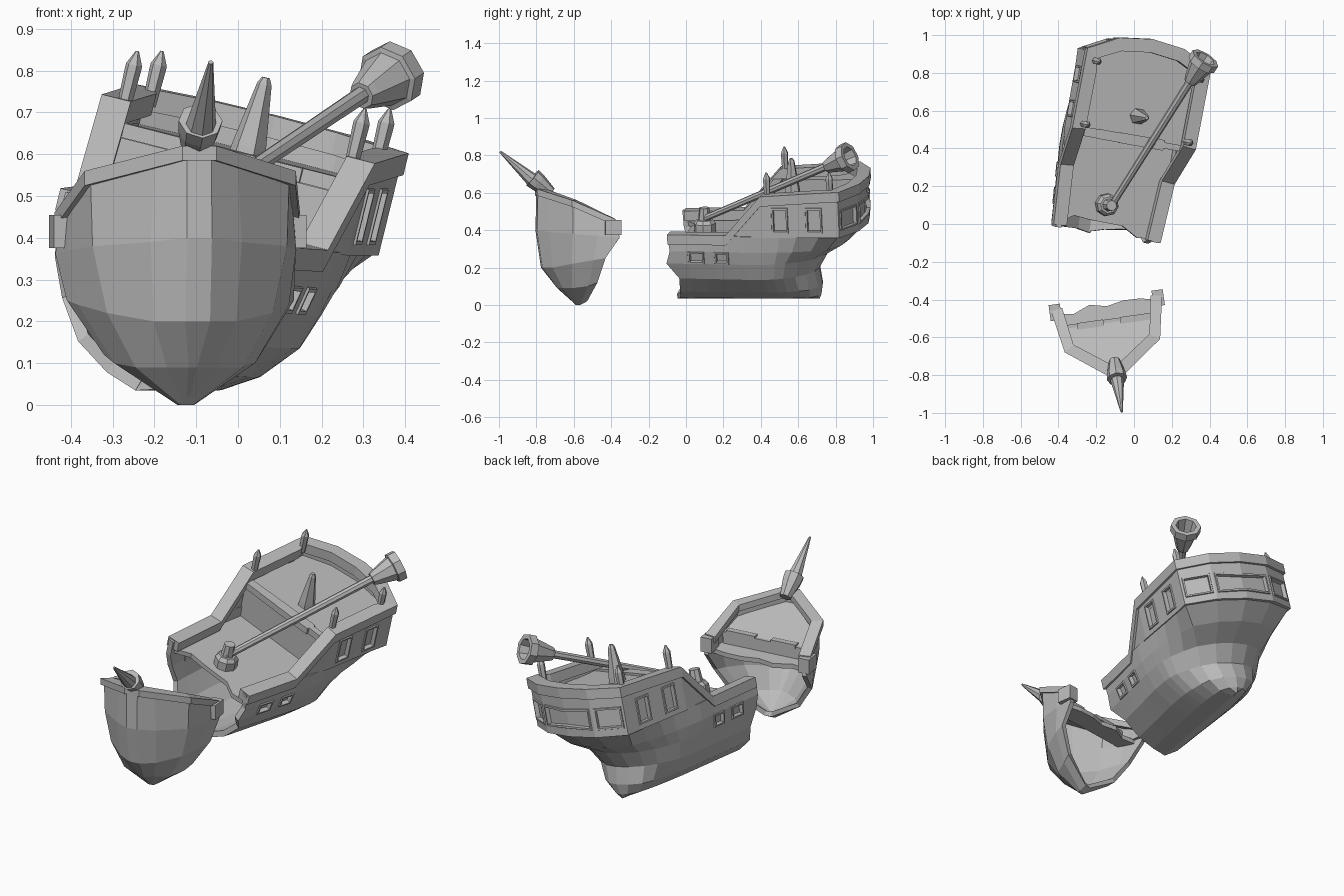
import bpy, bmesh, math, random
from mathutils import Matrix, Vector

random.seed(4)
if "Cube" in bpy.data.objects:
    bpy.data.objects.remove(bpy.data.objects["Cube"])

GREY = (0.5, 0.5, 0.5, 1)
mat = bpy.data.materials.new("weathered grey")
mat.use_nodes = True
mat.diffuse_color = GREY
mat.node_tree.nodes["Principled BSDF"].inputs["Base Color"].default_value = GREY

# Frames of the two halves of the wreck
STERN = (Matrix.Translation((-0.242, -0.013, 0.025))
         @ Matrix.Rotation(math.radians(-10), 4, 'Z') @ Matrix.Rotation(math.radians(14), 4, 'Y'))
BOW = Matrix.Translation((-0.15, -0.39, 0)) @ Matrix.Rotation(math.radians(8), 4, 'Z')
WORLD = Matrix()


def finish(name, bm, frame, thick=0):
    me = bpy.data.meshes.new(name)
    bm.to_mesh(me)
    bm.free()
    me.transform(frame)
    me.materials.append(mat)
    ob = bpy.data.objects.new(name, me)
    bpy.context.collection.objects.link(ob)
    if thick:
        mod = ob.modifiers.new("wall", 'SOLIDIFY')
        mod.thickness = thick
        mod.offset = -1
    return ob


def mirrored(points):
    """Starboard points plus their port copies, as one path."""
    return points + [(-x, y, z) for x, y, z in reversed(points) if x > 1e-4]


def shell(rows):
    """Skin a grid of rows with outward normals; returns mesh and face grid."""
    bm = bmesh.new()
    grid = [[bm.verts.new(p) for p in row] for row in rows]
    faces = [[bm.faces.new((a[i], a[i + 1], b[i + 1], b[i])) for i in range(len(a) - 1)]
             for a, b in zip(grid, grid[1:])]
    bm.normal_update()
    if sum(f.normal.x * f.calc_center_median().x for f in bm.faces) < 0:
        bmesh.ops.reverse_faces(bm, faces=bm.faces[:])
        bm.normal_update()
    return bm, faces


def window(bm, faces, margin):
    """Raised frame around a sunken pane."""
    if margin:
        bmesh.ops.inset_region(bm, faces=faces, thickness=margin, depth=0)
    bmesh.ops.inset_region(bm, faces=faces, thickness=0.003, depth=0.006)
    bmesh.ops.inset_region(bm, faces=faces, thickness=0.012, depth=0)
    bmesh.ops.inset_region(bm, faces=faces, thickness=0.002, depth=-0.022)


def rail(name, path, frame, out, inn, tall):
    bm = bmesh.new()
    rings = []
    for i, p in enumerate(path):
        a, b = Vector(path[max(i - 1, 0)]), Vector(path[min(i + 1, len(path) - 1)])
        side = Vector((b.y - a.y, a.x - b.x, 0)).normalized()
        p = Vector(p)
        rings.append([bm.verts.new(p + side * s + Vector((0, 0, h)))
                      for s, h in ((out, 0), (out, -tall), (-inn, -tall), (-inn, 0))])
    for r, q in zip(rings, rings[1:]):
        for k in range(4):
            bm.faces.new((r[k], r[k - 1], q[k - 1], q[k]))
    bm.faces.new(rings[0])
    bm.faces.new(rings[-1][::-1])
    bmesh.ops.recalc_face_normals(bm, faces=bm.faces[:])
    return finish(name, bm, frame)


def slab(name, outline, frame, thick=0.025):
    bm = bmesh.new()
    f = bm.faces.new([bm.verts.new(p) for p in outline])
    new = bmesh.ops.extrude_face_region(bm, geom=[f])["geom"]
    bmesh.ops.translate(bm, verts=[g for g in new if isinstance(g, bmesh.types.BMVert)],
                        vec=(0, 0, -thick))
    bmesh.ops.recalc_face_normals(bm, faces=bm.faces[:])
    return finish(name, bm, frame)


def box(name, center, size, frame):
    bm = bmesh.new()
    bmesh.ops.create_cube(bm, size=1, matrix=Matrix.Translation(center) @ Matrix.Diagonal((*size, 1)))
    return finish(name, bm, frame)


def lathe(name, p0, p1, profile, frame, sides=8):
    """Turn (distance fraction, radius) pairs around the line p0 to p1."""
    p0, p1 = Vector(p0), Vector(p1)
    turn = (p1 - p0).to_track_quat('Z', 'Y')
    bm = bmesh.new()
    rings = [[bm.verts.new(p0.lerp(p1, t) + turn @ Vector((r * math.cos(k * math.tau / sides),
                                                           r * math.sin(k * math.tau / sides), 0)))
              for k in range(sides)] for t, r in profile]
    for a, b in zip(rings, rings[1:]):
        for k in range(sides):
            bm.faces.new((a[k - 1], a[k], b[k], b[k - 1]))
    bm.faces.new(rings[0][::-1])
    bm.faces.new(rings[-1])
    return finish(name, bm, frame)


# Lower stern hull
COLS = [0, 0.085, 0.175, 0.23, 0.31, 0.4, 0.5, 0.6, 0.7, 0.83, 0.94]
LEVELS = [  # height, half width at break, middle and stern, sternmost reach
    (0.43, 0.28, 0.322, 0.325, 1.01), (0.34, 0.282, 0.315, 0.255, 0.92), (0.27, 0.27, 0.3, 0.19, 0.8),
    (0.18, 0.235, 0.27, 0.16, 0.745), (0.09, 0.165, 0.19, 0.135, 0.76), (0.035, 0.08, 0.1, 0.08, 0.75),
    (0.01, 0, 0, 0, 0.74)]
rows = []
for w, front, mid, stern, reach in LEVELS:
    def along(v):
        return v if v < 0.5 else 0.5 + (v - 0.5) * (reach - 0.5) / 0.545
    pts = []
    for v in COLS:
        t = max(v - 0.5, 0) / 0.44
        half = front + (mid - front) * min(v / 0.4, 1) + (stern - mid) * t * t
        pts.append((half, along(v), w))
    pts += [(stern * 0.52, along(1.02), w), (0, along(1.045), w)]
    row = pts + [(-x, y, z) for x, y, z in reversed(pts[:-1])]
    for i in (0, -1):
        x, y, z = row[i]
        row[i] = (x, y + random.uniform(-0.04, 0.03), z)
    rows.append(row)
bm, faces = shell(rows)
for i in (1, 3):
    for f in (faces[1][i], faces[1][-1 - i]):
        window(bm, [f], 0)
bmesh.ops.remove_doubles(bm, verts=bm.verts[:], dist=0.0005)
finish("stern_hull", bm, STERN, 0.03)


# Upper stern gallery with windows all round
def top(v):
    if v < 0.5:
        return 0.435 + max(v - 0.3, 0) * 1.1
    return 0.655 + (v - 0.5) * 0.06


GCOLS = [0.3, 0.4, 0.5, 0.555, 0.645, 0.74, 0.83]
plan = [(0.303 + 0.025 * min((v - 0.3) / 0.2, 1), v) for v in GCOLS]
plan += [(0.332, 0.92), (0.175, 1), (0, 1.022)]
rows = [mirrored([(u, v, min(h, top(v) - 0.01)) for u, v in plan]) for h in (0.425, 0.45, 0.59, 0.8)]
bm, faces = shell(rows)
for i in (3, 5):
    for f in (faces[1][i], faces[1][-1 - i]):
        window(bm, [f], 0)
window(bm, [faces[1][7]], 0.018)
window(bm, [faces[1][-8]], 0.018)
window(bm, [faces[1][8], faces[1][9]], 0.018)
bmesh.ops.remove_doubles(bm, verts=bm.verts[:], dist=0.0005)
finish("stern_gallery", bm, STERN, 0.03)

# Rail stepping up to the quarterdeck
path = [(0.282, -0.02, 0.435), (0.302, 0.3, 0.435)] + [(u, v, top(v)) for u, v in plan if v >= 0.5]
rail("stern_rail", mirrored(path), STERN, 0.014, 0.058, 0.054)

# Decks and bulkhead
edge = [(-0.27 + 0.09 * k, random.uniform(-0.03, 0.05), 0.375) for k in range(7)]
slab("main_deck", edge + [(0.31, 0.52, 0.375), (-0.31, 0.52, 0.375)], STERN)
outline = mirrored([(u - 0.015 if u else 0, v - 0.015, 0.59) for u, v in plan if v >= 0.5])
slab("quarterdeck", outline, STERN)
box("bulkhead", (0, 0.51, 0.47), (0.62, 0.025, 0.22), STERN)
for k in range(5):
    box("deck_beam", (-0.24 + 0.12 * k, 0.492, 0.585),
        (0.12, random.uniform(0.03, 0.06), 0.035), STERN)

# Pointed posts on the rail
for u in (-0.288, 0.282):
    for v in (0.53, 0.87):
        lathe("rail_post", (u, v, 0.64), (u, v, 0.775),
              [(0, 0.017), (0.65, 0.02), (0.75, 0.02), (1, 0.004)], STERN, 6)

# Broken masts
lathe("main_mast_stump", (-0.02, 0.13, 0.375), (-0.02, 0.13, 0.505),
      [(0, 0.06), (0.35, 0.06), (0.5, 0.045), (0.5, 0.034), (1, 0.028)], STERN)
lathe("rear_mast_stump", (0.015, 0.62, 0.585), (0.015, 0.62, 0.785),
      [(0, 0.045), (0.15, 0.042), (0.92, 0.018), (1, 0.01)], STERN, 6)
lathe("fallen_mast", (-0.13, 0.08, 0.455), (0.335, 0.815, 0.768),
      [(0, 0.018), (1, 0.022)], WORLD)
lathe("lookout_basket", (0.295, 0.75, 0.74), (0.378, 0.877, 0.795),
      [(0, 0.033), (0.12, 0.04), (0.72, 0.067), (0.74, 0.08), (1, 0.08), (1, 0.055), (0.25, 0.035)], WORLD)

# Bow hull, each level running from the break forward to the stem
BOW_LEVELS = [
    [(0.285, -0.02, 0.44), (0.265, -0.12, 0.49), (0.24, -0.25, 0.54), (0.1, -0.36, 0.58), (0.03, -0.41, 0.6)],
    [(0.29, -0.01, 0.36), (0.275, -0.12, 0.37), (0.235, -0.25, 0.38), (0.11, -0.36, 0.39), (0.03, -0.415, 0.4)],
    [(0.275, -0.08, 0.25), (0.255, -0.14, 0.24), (0.2, -0.25, 0.22), (0.1, -0.34, 0.2), (0.03, -0.385, 0.2)],
    [(0.19, -0.11, 0.12), (0.17, -0.16, 0.1), (0.13, -0.24, 0.09), (0.06, -0.28, 0.09), (0.01, -0.3, 0.09)],
    [(0.02, -0.16, 0.02), (0.02, -0.18, 0), (0.015, -0.2, 0), (0.01, -0.21, 0.01), (0.004, -0.22, 0.02)]]
rows = [mirrored(level) for level in BOW_LEVELS]
for row in rows[1:]:
    for i in (0, -1):
        x, y, z = row[i]
        row[i] = (x, y + random.uniform(-0.02, 0.02), z)
bm, faces = shell(rows)
# Close the narrow keel strip
bm.verts.ensure_lookup_table()
n = len(rows[0])
keel = [bm.verts[len(bm.verts) - n + i] for i in range(n)]
for i in range(n // 2 - 1):
    bm.faces.new((keel[i], keel[i + 1], keel[-2 - i], keel[-1 - i]))
bmesh.ops.recalc_face_normals(bm, faces=bm.faces[:])
bm.normal_update()
if sum(f.normal.x * f.calc_center_median().x for f in bm.faces) < 0:
    bmesh.ops.reverse_faces(bm, faces=bm.faces[:])
finish("bow_hull", bm, BOW, 0.025)

# Bow rail with blunt broken ends
path = [(0.285, -0.03, 0.46), (0.245, -0.25, 0.56), (0.035, -0.405, 0.62)]
rail("bow_rail", mirrored(path)[::-1], BOW, 0.012, 0.05, 0.035)
for s in (-1, 1):
    box("rail_end", (s * 0.275, -0.04, 0.415), (0.06, 0.085, 0.08), BOW)

# Foredeck, broken lower deck and loose planks
deck = mirrored([(0.25, -0.12, 0.445), (0.215, -0.25, 0.495), (0.02, -0.39, 0.55)])
slab("foredeck", deck, BOW)
edge = [(-0.27 + 0.09 * k, random.uniform(-0.08, -0.02), 0.38) for k in range(7)]
slab("broken_deck", edge + [(0.25, -0.15, 0.39), (-0.25, -0.15, 0.39)], BOW)
box("deck_step", (0, -0.125, 0.415), (0.48, 0.02, 0.07), BOW)
for u, width in ((-0.1, 0.14), (0.14, 0.16)):
    box("loose_plank", (u, -0.13, 0.452), (width, 0.035, 0.02), BOW)

# Bowsprit
lathe("bowsprit_collar", (0, -0.335, 0.6), (0, -0.435, 0.68),
      [(0, 0.03), (0.7, 0.05), (1, 0.053)], BOW)
lathe("bowsprit", (0, -0.42, 0.655), (0, -0.61, 0.82), [(0, 0.04), (1, 0.006)], BOW)
